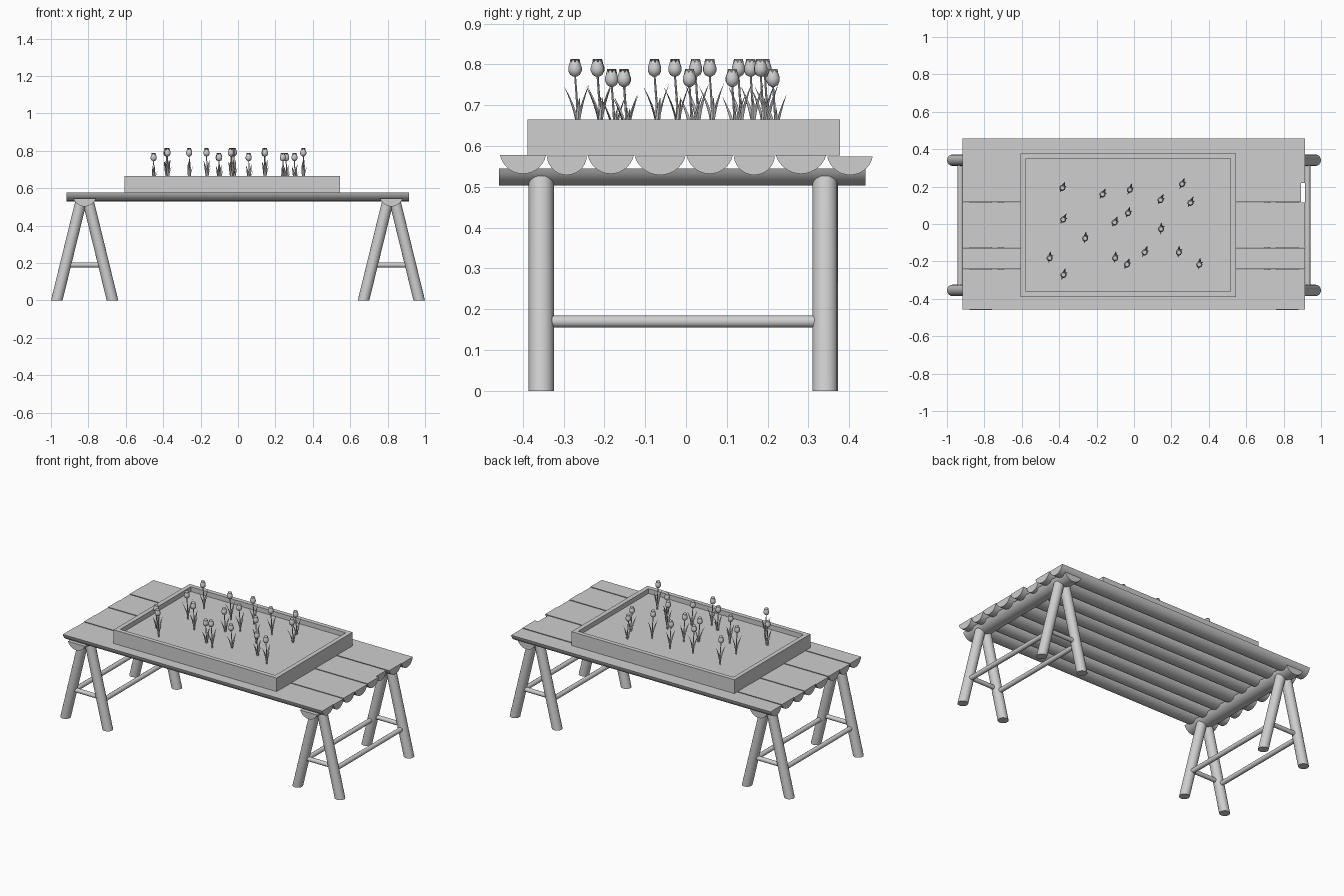
import bpy, bmesh, math, random
from mathutils import Vector

random.seed(4)
cube = bpy.data.objects.get("Cube")
if cube:
    bpy.data.objects.remove(cube)

grey = bpy.data.materials.new("plain_grey")
grey.use_nodes = True
colour = (0.62, 0.62, 0.62, 1)
grey.diffuse_color = colour
grey.node_tree.nodes["Principled BSDF"].inputs["Base Color"].default_value = colour


def finish(name, bm, smooth=True):
    """Turn a bmesh into a shaded object."""
    bmesh.ops.recalc_face_normals(bm, faces=bm.faces)
    mesh = bpy.data.meshes.new(name)
    bm.to_mesh(mesh)
    bm.free()
    mesh.materials.append(grey)
    obj = bpy.data.objects.new(name, mesh)
    bpy.context.collection.objects.link(obj)
    if smooth:
        bpy.ops.object.select_all(action='DESELECT')
        obj.select_set(True)
        bpy.context.view_layer.objects.active = obj
        bpy.ops.object.shade_smooth_by_angle(angle=math.radians(40))
    return obj


def prism(name, ring, start, end):
    """Sweep a cross-section straight from start to end."""
    bm = bmesh.new()
    start, end = Vector(start), Vector(end)
    a = [bm.verts.new(start + Vector(p)) for p in ring]
    b = [bm.verts.new(end + Vector(p)) for p in ring]
    for i in range(len(ring)):
        j = (i + 1) % len(ring)
        bm.faces.new((a[i], a[j], b[j], b[i]))
    bm.faces.new(a)
    bm.faces.new(b)
    return finish(name, bm)


def circle(r, axis, n=16):
    pts = []
    for i in range(n):
        t = 2 * math.pi * i / n
        p = [r * math.cos(t), r * math.sin(t)]
        p.insert(axis, 0)
        pts.append(p)
    return pts


def half_log(half, depth, axis, n=14):
    """Circular segment, flat side up."""
    radius = (half * half + depth * depth) / (2 * depth)
    sweep = math.asin(half / radius)
    pts = []
    for i in range(n + 1):
        t = sweep * (2 * i / n - 1)
        p = [radius * math.sin(t), radius - depth - radius * math.cos(t)]
        p.insert(axis, 0)
        pts.append(p)
    return pts


def box(name, lo, hi):
    bm = bmesh.new()
    bmesh.ops.create_cube(bm, size=1)
    for v in bm.verts:
        v.co = [l + (c + 0.5) * (h - l) for c, l, h in zip(v.co, lo, hi)]
    return finish(name, bm, False)


# Table top: half logs with the flat side up
edges = [-0.457, -0.342, -0.242, -0.127, 0, 0.116, 0.219, 0.345, 0.459]
for i, (y0, y1) in enumerate(zip(edges, edges[1:])):
    half = (y1 - y0) / 2 - 0.001
    right_end = 0.893 if i == 5 else 0.914
    y, top = (y0 + y1) / 2, 0.578 - 0.003 * (i % 2)
    prism(f"plank_{i + 1}", half_log(half, 0.046, 0), (-0.918, y, top), (right_end, y, top))

# Trestles: cross beam, four splayed legs and low rails
LEG_Y = (-0.355, 0.341)
for side, label in ((-1, "right"), (1, "left")):
    cx = side * 0.82
    prism(f"{label}_cross_beam", half_log(0.06, 0.042, 1), (cx, -0.459, 0.545), (cx, 0.44, 0.545))
    for splay, place in ((-1, "a"), (1, "b")):
        for y, end in zip(LEG_Y, ("front", "back")):
            prism(f"{label}_{end}_leg_{place}", circle(0.031, 2),
                  (cx + splay * 0.149, y, 0), (cx + splay * 0.02, y, 0.527))
        rx = cx + splay * 0.108
        prism(f"{label}_long_rail_{place}", circle(0.015, 1, 10),
              (rx, LEG_Y[0] + 0.01, 0.17), (rx, LEG_Y[1] - 0.01, 0.17))
    for y, end in zip(LEG_Y, ("front", "back")):
        prism(f"{label}_{end}_short_rail", circle(0.014, 0, 10),
              (cx - 0.1, y, 0.19), (cx + 0.1, y, 0.19))

# Planter box: four boards around a bed of soil
X0, X1, Y0, Y1, LOW, RIM, SOIL, T = -0.606, 0.545, -0.389, 0.377, 0.577, 0.665, 0.635, 0.028
box("planter_front", (X0, Y0, LOW), (X1, Y0 + T, RIM))
box("planter_back", (X0, Y1 - T, LOW), (X1, Y1, RIM))
box("planter_right_end", (X0, Y0 + T, LOW), (X0 + T, Y1 - T, RIM))
box("planter_left_end", (X1 - T, Y0 + T, LOW), (X1, Y1 - T, RIM))
box("soil", (X0 + T, Y0 + T, LOW), (X1 - T, Y1 - T, SOIL))


def lathe(bm, rings, n, crown=0):
    """Loft round rings (x, y, z, radius); the last is jagged by crown."""
    prev = None
    for k, (x, y, z, r) in enumerate(rings):
        last = k == len(rings) - 1
        ring = []
        for i in range(n):
            t = 2 * math.pi * i / n
            lift = crown * (i % 2) if last else 0
            ring.append(bm.verts.new((x + r * math.cos(t), y + r * math.sin(t), z + lift)))
        if prev:
            for i in range(n):
                j = (i + 1) % n
                bm.faces.new((prev[i], prev[j], ring[j], ring[i]))
        prev = ring
    bm.faces.new(prev)


def leaf(bm, angle, reach, height, width):
    """Creased blade that leans outward."""
    out = Vector((math.cos(angle), math.sin(angle), 0))
    side = Vector((-out.y, out.x, 0))
    rows = []
    for k in range(6):
        t = k / 5
        mid = out * (0.003 + reach * t ** 1.6) + Vector((0, 0, height * t))
        w = width * (math.sin(math.pi * (0.2 + 0.8 * t)) + 0.02)
        rows.append([bm.verts.new(mid + side * w * s - out * abs(s) * w * 0.5) for s in (-1, 0, 1)])
    for a, b in zip(rows, rows[1:]):
        for i in range(2):
            bm.faces.new((a[i], a[i + 1], b[i + 1], b[i]))


# Flower: bent stem, cupped head with pointed petals, three leaves
bm = bmesh.new()
lathe(bm, [(0, 0, 0, 0.0032), (0, -0.002, 0.07, 0.003), (-0.002, -0.007, 0.14, 0.0025)], 6)
lathe(bm, [(-0.002, -0.007, 0.135 + z, r) for z, r in
           ((0, 0.004), (0.005, 0.012), (0.014, 0.0165), (0.023, 0.0165), (0.032, 0.0135), (0.035, 0.011))],
      12, 0.009)
leaf(bm, math.radians(-110), 0.033, 0.112, 0.008)
leaf(bm, math.radians(75), 0.026, 0.118, 0.008)
leaf(bm, math.radians(10), 0.018, 0.085, 0.006)
flower = finish("flower_1", bm)

tall = [(-0.38, 0.2), (-0.165, 0.165), (-0.02, 0.19), (0.145, 0.135), (-0.375, 0.03), (-0.03, 0.065),
        (0.145, -0.02), (-0.26, -0.07), (0.35, -0.21), (-0.035, -0.21), (-0.375, -0.265)]
short = [(0.26, 0.22), (0.305, 0.12), (-0.1, 0.015), (0.06, -0.145), (0.24, -0.145),
         (-0.1, -0.175), (-0.45, -0.175)]
spots = [(x, y, SOIL) for x, y in tall] + [(x, y, SOIL - 0.025) for x, y in short]
for i, spot in enumerate(spots):
    obj = flower
    if i:
        obj = flower.copy()
        obj.name = f"flower_{i + 1}"
        bpy.context.collection.objects.link(obj)
    obj.location = spot
    obj.rotation_euler.z = random.uniform(-0.25, 0.25)
